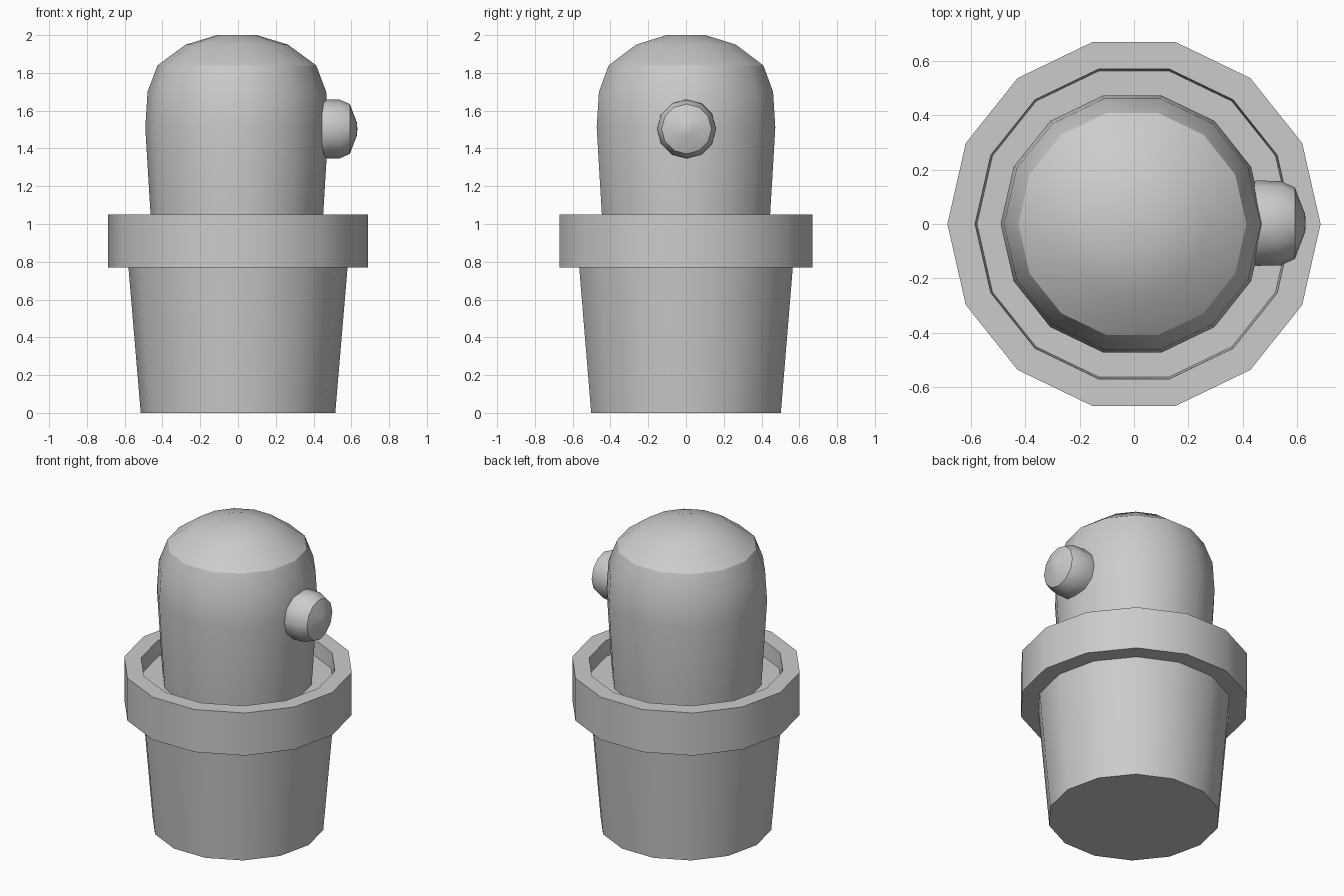
import bpy, bmesh
from math import pi, cos, sin, radians
from mathutils import Matrix

if "Cube" in bpy.data.objects:
    bpy.data.objects.remove(bpy.data.objects["Cube"])


def lathe(name, profile, sides, matrix=Matrix.Identity(4)):
    """Revolve (radius, height) points about z; radius 0 makes a pole."""
    bm = bmesh.new()
    rings = []
    for r, z in profile:
        count = sides if r > 0 else 1
        rings.append([bm.verts.new((r * cos(2 * pi * i / sides),
                                    r * sin(2 * pi * i / sides), z))
                      for i in range(count)])
    for low, high in zip(rings, rings[1:]):
        for i in range(sides):
            j = (i + 1) % sides
            quad = [low[i % len(low)], low[j % len(low)],
                    high[j % len(high)], high[i % len(high)]]
            bm.faces.new(list(dict.fromkeys(quad)))
    # Close open ends with flat caps
    for ring in (rings[0], rings[-1]):
        if len(ring) > 1:
            bm.faces.new(ring)
    bmesh.ops.recalc_face_normals(bm, faces=bm.faces)
    bm.transform(matrix)
    mesh = bpy.data.meshes.new(name)
    bm.to_mesh(mesh)
    bm.free()
    obj = bpy.data.objects.new(name, mesh)
    bpy.context.collection.objects.link(obj)
    bpy.ops.object.select_all(action='DESELECT')
    obj.select_set(True)
    bpy.context.view_layer.objects.active = obj
    bpy.ops.object.shade_smooth_by_angle(angle=radians(31))
    return obj


# Tapered pot with overhanging rim and recessed soil surface
lathe("pot", [(0.515, 0), (0.58, 0.77), (0.687, 0.77), (0.687, 1.05),
              (0.585, 1.05), (0.578, 0.95)], 14)

# Rounded cactus body
lathe("cactus_body", [(0.448, 0.93), (0.457, 1.05), (0.485, 1.51),
                      (0.473, 1.70), (0.42, 1.84), (0.27, 1.95),
                      (0.105, 2.0), (0, 2.0)], 14,
      Matrix.Translation((-0.006, 0, 0)))

# Small bud growing from the right side
lathe("cactus_bud", [(0.15, 0.40), (0.157, 0.455), (0.155, 0.54),
                     (0.132, 0.592), (0.033, 0.63), (0, 0.632)], 12,
      Matrix.Translation((0, 0.003, 1.503)) @ Matrix.Rotation(pi / 2, 4, 'Y'))
